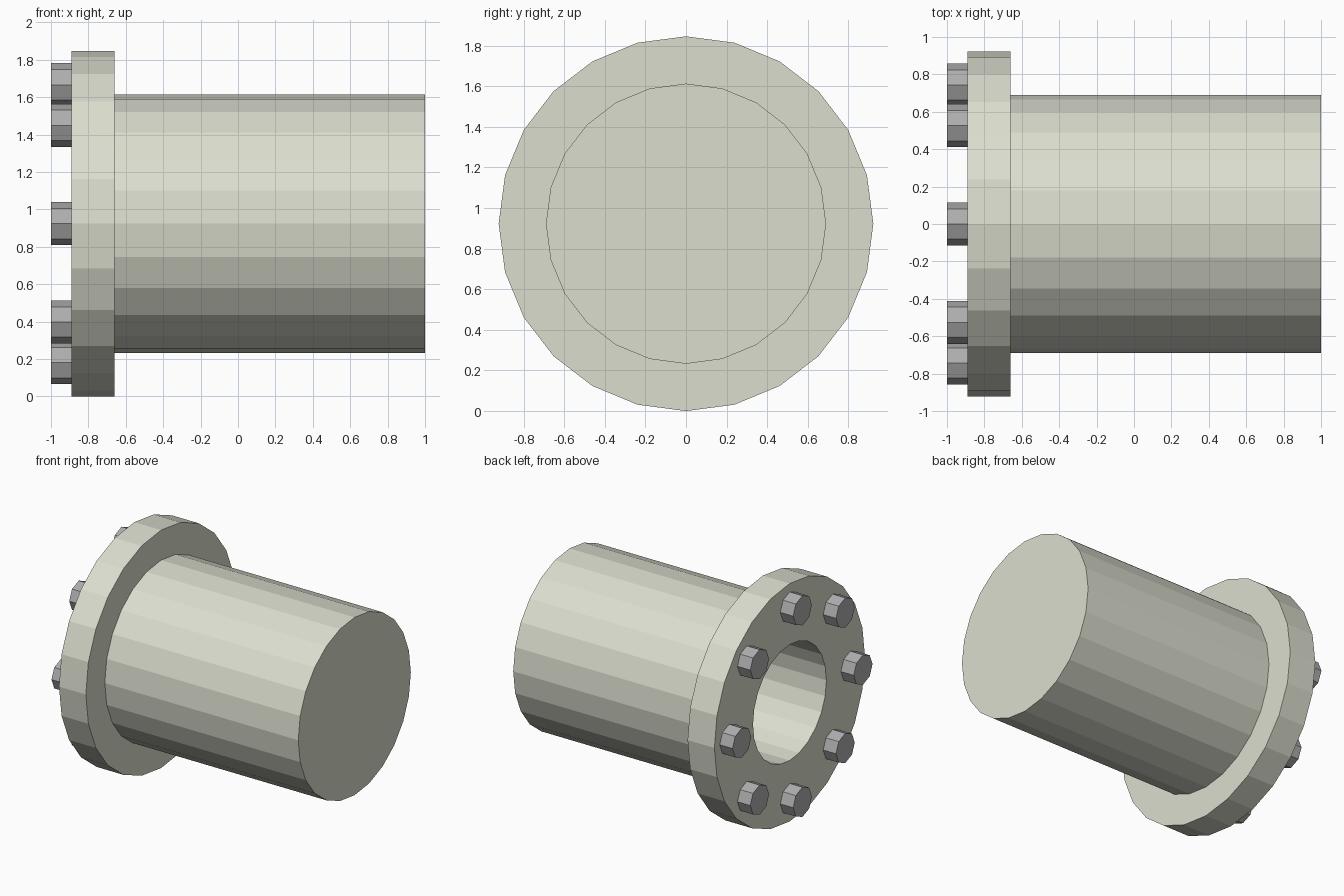
import bpy, bmesh
from math import cos, sin, tau

if "Cube" in bpy.data.objects:
    bpy.data.objects.remove(bpy.data.objects["Cube"])

CZ = 0.923  # height of the main axis


def material(name, rgb):
    m = bpy.data.materials.new(name)
    m.diffuse_color = (*rgb, 1)
    m.use_nodes = True
    m.node_tree.nodes["Principled BSDF"].inputs["Base Color"].default_value = m.diffuse_color
    return m


def lathe_x(name, profile, sides, mat, cy=0.0, cz=CZ):
    """Revolve (x, radius) points around an axis parallel to x."""
    bm = bmesh.new()
    rings = []
    for x, r in profile:
        n = sides if r > 0 else 1
        rings.append([bm.verts.new((x, cy + r * cos(tau * i / sides), cz + r * sin(tau * i / sides)))
                      for i in range(n)])
    for a, b in zip(rings, rings[1:]):
        if len(a) == 1:
            bm.faces.new(b)
        elif len(b) == 1:
            bm.faces.new(a)
        else:
            for i in range(sides):
                j = (i + 1) % sides
                bm.faces.new((a[i], a[j], b[j], b[i]))
    # the axis points only mark where a flat cap goes
    bmesh.ops.delete(bm, geom=[v for v in bm.verts if not v.link_faces], context='VERTS')
    bmesh.ops.recalc_face_normals(bm, faces=bm.faces)
    me = bpy.data.meshes.new(name)
    bm.to_mesh(me)
    bm.free()
    me.materials.append(mat)
    ob = bpy.data.objects.new(name, me)
    bpy.context.collection.objects.link(ob)
    return ob


paint = material("pale_olive", (0.71, 0.73, 0.62))
steel = material("dark_steel", (0.42, 0.42, 0.43))

# Pipe with flange and blind bore
lathe_x("flanged_pipe",
        [(1.0, 0), (1.0, 0.69), (-0.66, 0.69), (-0.66, CZ), (-0.89, CZ),
         (-0.89, 0.45), (0.95, 0.45), (0.95, 0)], 24, paint)

# Ring of eight octagonal bolt heads
for k in range(8):
    a = tau * k / 8
    lathe_x(f"bolt_{k + 1}", [(-1.0, 0), (-1.0, 0.115), (-0.89, 0.115), (-0.89, 0)], 8, steel,
            0.743 * cos(a), CZ + 0.743 * sin(a))
